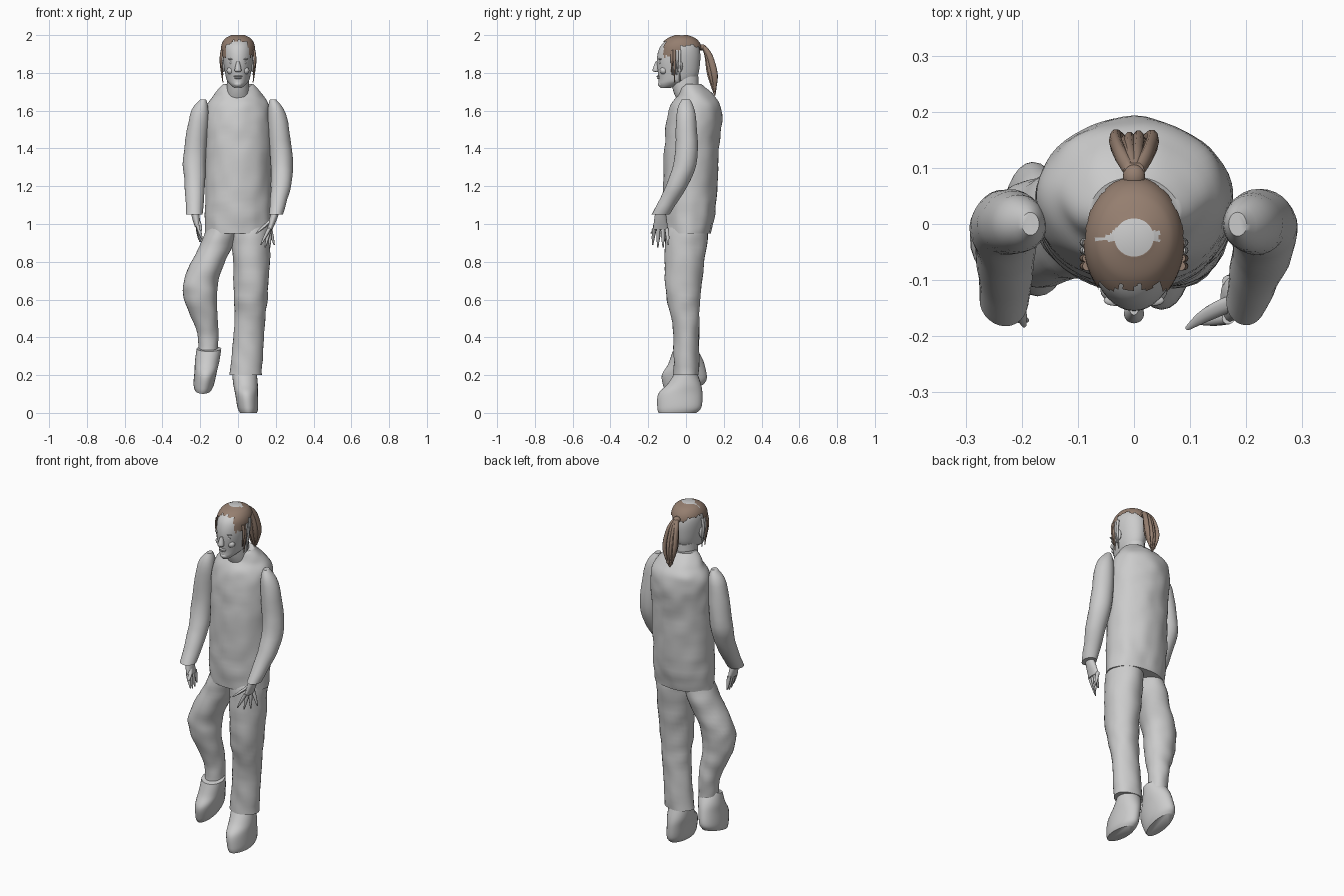
import bpy, bmesh, math
from mathutils import Vector, Matrix, noise

old = bpy.data.objects.get("Cube")
if old:
    bpy.data.objects.remove(old)


def material(name, red, green, blue):
    mat = bpy.data.materials.new(name)
    mat.use_nodes = True
    colour = (red, green, blue, 1)
    mat.diffuse_color = colour
    mat.node_tree.nodes["Principled BSDF"].inputs["Base Color"].default_value = colour
    return mat


GREY = material("pale_grey", .6, .6, .6)
BROWN = material("hair_brown", .3, .21, .16)


def finish(name, bm, *materials):
    mesh = bpy.data.meshes.new(name)
    bmesh.ops.recalc_face_normals(bm, faces=bm.faces)
    bm.to_mesh(mesh)
    bm.free()
    part = bpy.data.objects.new(name, mesh)
    bpy.context.collection.objects.link(part)
    for mat in materials:
        mesh.materials.append(mat)
    bpy.ops.object.select_all(action='DESELECT')
    part.select_set(True)
    bpy.context.view_layer.objects.active = part
    bpy.ops.object.shade_smooth_by_angle(angle=math.radians(50))
    return part


def smooth_rows(rows, steps):
    """Fill in rows along a smooth curve through the given ones."""
    rows = [Vector(row) for row in rows]
    padded = [rows[0]] + rows + [rows[-1]]
    filled = []
    for before, start, end, after in zip(padded, padded[1:], padded[2:], padded[3:]):
        slope_in, slope_out = (end - before) / 2, (after - start) / 2
        for step in range(steps):
            t = step / steps
            ease = t * t * (3 - 2 * t)
            filled.append(start.lerp(end, ease) + slope_in * t * (1 - t) ** 2
                          - slope_out * t * t * (1 - t))
    return filled + [rows[-1]]


def loft(name, rows, materials=(GREY,), sides=28, steps=5, fold=0, shape=None, keep=None):
    """Skin level oval rings, each (x, y, z, half width, half depth)."""
    bm = bmesh.new()
    rings = []
    for x, y, z, width, depth in smooth_rows(rows, steps):
        ring = []
        for side in range(sides):
            angle = math.tau * side / sides
            out = Vector((math.cos(angle), math.sin(angle), 0))
            point = Vector((x + width * out.x, y + depth * out.y, z))
            point += out * fold * noise.noise(point * 14)
            ring.append(bm.verts.new(shape(point) if shape else point))
        rings.append(ring)
    for low, high in zip(rings, rings[1:]):
        for side in range(sides):
            bm.faces.new((low[side - 1], low[side], high[side], high[side - 1]))
    bm.faces.new(rings[0])
    bm.faces.new(rings[-1])
    if keep:
        unwanted = [face for face in bm.faces if not keep(face.calc_center_median())]
        bmesh.ops.delete(bm, geom=unwanted, context='FACES')
    return finish(name, bm, *materials)


def blob(name, centre, radii, mat=GREY):
    bm = bmesh.new()
    place = Matrix.LocRotScale(Vector(centre), None, Vector(radii))
    bmesh.ops.create_uvsphere(bm, u_segments=16, v_segments=10, radius=1, matrix=place)
    finish(name, bm, mat)


def taper(name, points, thick, mat=GREY):
    """Round strand through the points, narrowing to its tip."""
    last = len(points) - 1
    radii = [thick * (1 - .3 * i / last) for i in range(last)] + [thick * .3]
    loft(name, [(*point, r, r) for point, r in zip(points, radii)], (mat,), sides=10)


# Tunic with a dipped front neckline
def neckline(point):
    if point.z > 1.67 and point.y < 0:
        point.z -= max(0, .08 - abs(point.x)) * (point.z - 1.67) * 10
    return point


loft("tunic", [(0, .01, .95, .175, .12), (0, .02, 1.1, .175, .14), (0, .03, 1.4, .175, .145),
               (0, .05, 1.6, .17, .14), (0, .05, 1.68, .13, .1), (0, .02, 1.74, .08, .06)],
     sides=56, steps=8, fold=.007, shape=neckline)


# Sleeves, bent forward at the elbow
def sleeve(side, sign, wrist_x, cuff):
    shoulder = (sign * .185, 0, 1.66, .015, .02)
    upper = (sign * .205, 0, 1.58, .048, .05)
    elbow = (sign * .23, 0, 1.35, .06, .06)
    forearm = (sign * .228, -.05, 1.2, .053, .057)
    wrist = (wrist_x, -.135, 1.05, cuff, .046)
    loft(side + "_sleeve", [shoulder, upper, elbow, forearm, wrist], fold=.004)


sleeve("left", 1, .2, .036)
sleeve("right", -1, -.23, .045)


# Hands: palm, a row of four fingers, thumb
def hand(side, wrist, drop, reach, spread):
    wrist = Vector(wrist)
    palm = wrist + Vector((reach * .4, 0, -drop / 2))
    loft(side + "_palm", [(*wrist, .022, .027), (*wrist.lerp(palm, .5), .02, .034), (*palm, .014, .04)])
    for number in range(4):
        row = number - 1.5
        root = palm + Vector((0, row * .022, .01))
        tip = wrist + Vector((reach * (1 - number * spread), row * .028, abs(row) * .012 - drop))
        taper(f"{side}_finger_{number + 1}", [root, root.lerp(tip, .5), tip], .011)
    thumb_tip = palm + Vector((reach * spread * 3, -.05, -.02))
    taper(side + "_thumb", [wrist.lerp(palm, .4), palm.lerp(thumb_tip, .5) + Vector((0, 0, .02)), thumb_tip], .015)


hand("left", (.2, -.135, 1.07), .2, -.08, .3)
hand("right", (-.23, -.13, 1.07), .17, .04, .15)

# Trouser legs: one straight, one bowed outward with a raised foot
loft("left_leg", [(.07, .01, 1, .09, .1), (.07, 0, .9, .1, .11), (.07, -.015, .65, .09, .095),
                  (.06, 0, .45, .08, .07), (.04, 0, .2, .085, .067)], steps=8, fold=.007)
loft("right_leg", [(-.08, .01, 1, .08, .09), (-.11, 0, .9, .085, .1), (-.19, -.02, .72, .093, .09),
                   (-.195, -.02, .6, .087, .08), (-.16, .01, .42, .056, .06), (-.155, .01, .31, .054, .055)],
     steps=8, fold=.007)


# Shoes, built below the ankle; the raised one tips toe down
def shoe(name, ankle, lean, tilt):
    tip = Matrix.Translation(ankle) @ Matrix.Rotation(math.radians(tilt), 4, 'X')

    def pose(point):
        point.x -= lean * point.z
        return tip @ point

    loft(name, [(0, -.045, -.2, .045, .1), (0, -.035, -.17, .055, .117), (0, -.03, -.1, .06, .117),
                (0, -.01, -.05, .065, .09), (0, 0, .01, .065, .06)], shape=pose)


shoe("left_shoe", (.035, 0, .2), .1, 0)
shoe("right_shoe", (-.155, -.01, .33), -.15, 14)

# Neck and head
loft("neck", [(0, .01, 1.64, .06, .05), (0, 0, 1.7, .06, .066), (0, -.01, 1.78, .056, .075)])
skull = [(0, -.11, 1.72, .02, .025), (0, -.08, 1.74, .043, .065), (0, -.045, 1.77, .062, .1),
         (0, -.04, 1.86, .078, .115), (0, -.035, 1.93, .079, .106), (0, -.03, 1.97, .06, .075),
         (0, -.03, 1.99, .025, .03)]
loft("head", skull, sides=40)

# Face
loft("nose", [(0, -.155, 1.805, .013, .01), (0, -.16, 1.815, .018, .017), (0, -.15, 1.86, .008, .012)])
blob("chin", (0, -.13, 1.74), (.023, .019, .016))
blob("upper_lip", (0, -.145, 1.782), (.023, .012, .005))
blob("lower_lip", (0, -.143, 1.773), (.019, .012, .006))
for side, sign in (("left", 1), ("right", -1)):
    blob(side + "_eye", (sign * .031, -.135, 1.853), (.014, .009, .007))
    blob(side + "_brow", (sign * .033, -.136, 1.873), (.021, .01, .005))
    blob(side + "_cheek", (sign * .038, -.118, 1.812), (.022, .02, .02))
    blob(side + "_ear", (sign * .077, -.035, 1.835), (.01, .018, .032))
    # Loose locks hanging past the ear
    for number in range(4):
        y = number * .014 - .075
        length = .13 + .04 * (number % 2)
        points = [(sign * (.08 + bulge), y, 1.92 - length * part)
                  for part, bulge in ((0, .004), (.4, .01), (1, 0))]
        taper(f"{side}_lock_{number + 1}", points, .008, BROWN if number < 2 else GREY)


# Hair cap over the skull, cut back at the sides and nape
def hairline(point):
    wave = .004 * (math.sin(point.x * 190) + math.sin(point.y * 230))
    if point.y < -.03:
        return point.y > wave - .112 and point.z > 1.885 + wave
    return point.z > 1.945 + wave - max(0, point.y - .045) * .6


swell = Vector((0, .006, .01, .01, .004))
cap = [Vector(row) + swell for row in skull[3:]]
hair = loft("hair_cap", cap, (BROWN, GREY), sides=72, steps=10, keep=hairline)

# Bare strip behind the parting
for face in hair.data.polygons:
    x, y, z = face.center
    bow = .02 * math.cos(x * 28) + .003 * math.sin(x * 170) - .022
    if -.09 < x < .045 and -.03 < y < bow:
        face.material_index = 1

# Ponytail: a tie and a fan of strands
blob("hair_tie", (0, .085, 1.935), (.02, .022, .016), BROWN)
for number in range(9):
    fan = (number - 4) / 4
    lift = .012 * math.cos(number * 2.4)
    loft(f"ponytail_strand_{number + 1}",
         [(fan * .008, .095, 1.94, .01, .014), (fan * .025, .12 + lift / 2, 1.89, .011, .017),
          (fan * .033, .14 + lift, 1.79, .011, .017), (fan * .015, .153, 1.68 + abs(fan) * .02, .003, .004)],
         (BROWN,), sides=10)
